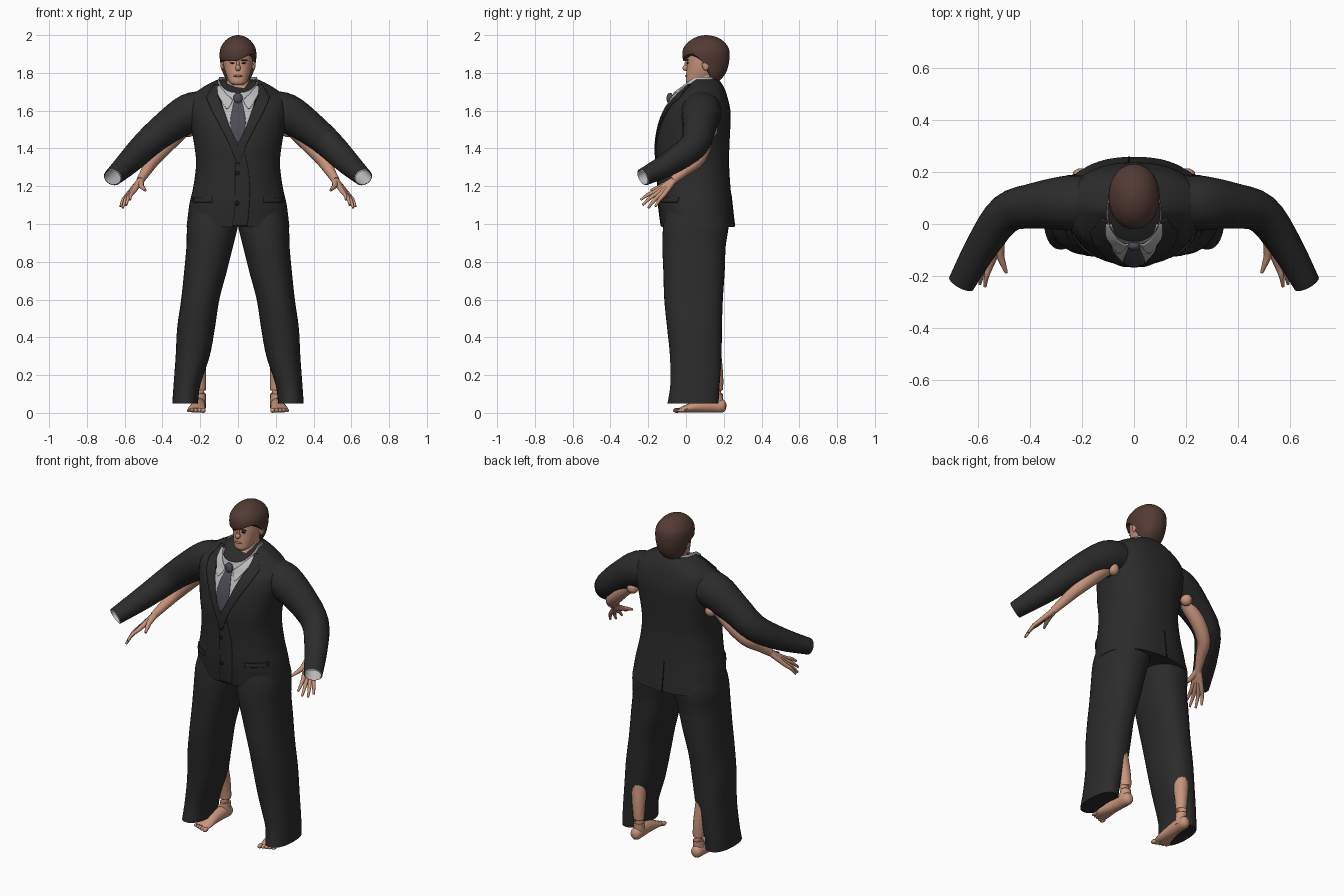
import bpy, bmesh, math
from mathutils import Vector
from mathutils.bvhtree import BVHTree

if "Cube" in bpy.data.objects:
    bpy.data.objects.remove(bpy.data.objects["Cube"])


def material(name, *rgb):
    m = bpy.data.materials.new(name)
    m.use_nodes = True
    m.diffuse_color = (*rgb, 1)
    m.node_tree.nodes["Principled BSDF"].inputs["Base Color"].default_value = (*rgb, 1)
    return m


SUIT = material("charcoal cloth", .024, .024, .024)
BUTTON = material("black trim", .008, .008, .008)
SHIRT = material("pale grey cotton", .5, .5, .5)
TIE = material("slate tie", .075, .07, .095)
SKIN = material("skin", .58, .3, .2)
LIPS = material("lips", .4, .17, .12)
HAIR = material("brown hair", .085, .042, .034)
made = []


def finish(name, bm, mat):
    bmesh.ops.recalc_face_normals(bm, faces=bm.faces)
    mesh = bpy.data.meshes.new(name)
    bm.to_mesh(mesh)
    bm.free()
    mesh.materials.append(mat)
    ob = bpy.data.objects.new(name, mesh)
    bpy.context.collection.objects.link(ob)
    made.append(ob)
    return ob


def smooth(pts, steps=4):
    """Resample a list of equal-length tuples with a Catmull-Rom curve."""
    out = []
    for i in range(len(pts) - 1):
        a, b, c, d = pts[max(i - 1, 0)], pts[i], pts[i + 1], pts[min(i + 2, len(pts) - 1)]
        for k in range(steps):
            t = k / steps
            out.append([q + .5 * t * (r - p + t * (2 * p - 5 * q + 4 * r - s + t * (3 * (q - r) + s - p)))
                        for p, q, r, s in zip(a, b, c, d)])
    return out + [list(pts[-1])]


def bridge(name, rings, mat, caps=(True, True), rule=None):
    bm = bmesh.new()
    vs = [[bm.verts.new(rule(p) if rule else p) for p in ring] for ring in rings]
    n = len(vs[0])
    for a, b in zip(vs, vs[1:]):
        for i in range(n):
            j = (i + 1) % n
            bm.faces.new((a[i], a[j], b[j], b[i]))
    for cap, ring in zip(caps, (vs[0], vs[-1])):
        if cap:
            bm.faces.new(ring)
    return finish(name, bm, mat)


def loft(name, rows, mat, side=1, power=2.3, n=40, **kw):
    """Rows are height, centre x, half width, front y, back y, front drop."""
    rings = []
    for z, cx, hw, y0, y1, drop in smooth(rows):
        ring = []
        for i in range(n):
            c, s = math.cos(math.tau * i / n), math.sin(math.tau * i / n)
            x = math.copysign(abs(c) ** (2 / power), c) * hw
            dy = math.copysign(abs(s) ** (2 / power), s) * (y1 - y0) / 2
            ring.append(((cx + x) * side, (y0 + y1) / 2 + dy, z + drop * min(dy, 0)))
        rings.append(ring)
    return bridge(name, rings, mat, **kw)


def tube(name, rows, mat, side=1, n=16, **kw):
    """Rows are x, y, z, horizontal radius, vertical radius."""
    pts = smooth(rows)
    rings = []
    for i, p in enumerate(pts):
        c = Vector(p[:3])
        d = Vector(pts[min(i + 1, len(pts) - 1)][:3]) - Vector(pts[max(i - 1, 0)][:3])
        q = d.to_track_quat('Z', 'Y')
        ring = []
        for k in range(n):
            a = math.tau * k / n
            v = c + q @ Vector((math.cos(a) * p[3], math.sin(a) * p[4], 0))
            ring.append((v.x * side, v.y, v.z))
        rings.append(ring)
    return bridge(name, rings, mat, **kw)


def blob(name, loc, size, mat):
    bm = bmesh.new()
    bmesh.ops.create_uvsphere(bm, u_segments=16, v_segments=10, radius=1)
    for v in bm.verts:
        v.co = Vector(a * b + c for a, b, c in zip(v.co, size, loc))
    return finish(name, bm, mat)


# Jacket body
jacket = loft("jacket_body", [
    (.985, 0, .272, -.13, .258, 0), (1.1, 0, .258, -.145, .245, 0), (1.2, 0, .236, -.15, .235, 0),
    (1.32, 0, .222, -.155, .228, 0), (1.42, 0, .232, -.158, .23, 0), (1.52, 0, .25, -.142, .235, 0),
    (1.6, 0, .262, -.12, .235, .1), (1.67, 0, .25, -.1, .22, .3), (1.715, 0, .2, -.085, .205, .5),
    (1.75, 0, .14, -.075, .185, .65), (1.765, 0, .105, -.062, .17, .7)], SUIT, n=56)
bm = bmesh.new()
bm.from_mesh(jacket.data)
surface = BVHTree.FromBMesh(bm)
bm.free()


def panel(name, rows, mat, lift=.004, side=1, front=-1, cols=8):
    """Thin plate laid on the jacket; rows are height, inner x, outer x."""
    bm = bmesh.new()
    grid, y = [], -.1
    for z, x0, x1 in smooth(rows, 6):
        line = []
        for k in range(cols + 1):
            x = side * (x0 + (x1 - x0) * k / cols)
            hit = surface.ray_cast(Vector((x, front, z)), Vector((0, -front, 0)))[0]
            y = hit.y if hit else y
            line.append(bm.verts.new((x, y + front * lift, z)))
        grid.append(line)
    for a, b in zip(grid, grid[1:]):
        for i in range(cols):
            bm.faces.new((a[i], a[i + 1], b[i + 1], b[i]))
    ob = finish(name, bm, mat)
    mod = ob.modifiers.new("thickness", 'SOLIDIFY')
    mod.thickness, mod.offset = .006, 0
    return ob


# Shirt, tie and jacket front
panel("shirt_front", [(1.66, -.09, .09), (1.6, -.075, .075), (1.5, -.04, .04), (1.425, -.003, .003)],
      SHIRT, .002, cols=14)
panel("tie", [(1.65, -.02, .02), (1.6, -.032, .032), (1.54, -.041, .041), (1.49, -.034, .034),
              (1.43, -.004, .004)], TIE, .006)
blob("tie_knot", (0, -.085, 1.665), (.025, .018, .03), TIE)
panel("front_overlap", [(1.44, -.005, .02), (1.25, -.015, .06), (1.1, -.015, .06), (.99, -.03, .05)], SUIT, .001)
panel("back_vent", [(1.16, -.022, -.018), (.99, -.022, -.016)], BUTTON, .0, front=1, cols=2)
for z in (1.27, 1.11):
    y = surface.ray_cast(Vector((0, -1, z)), Vector((0, 1, 0)))[0].y
    blob("jacket_button", (-.005, y - .005, z), (.012, .005, .012), BUTTON)
loft("shirt_collar", [(1.735, 0, .112, -.08, .165, .65), (1.778, 0, .1, -.066, .16, .72)],
     SHIRT, caps=(False, False))

# Head and neck
loft("neck", [(1.64, 0, .1, -.07, .17, .2), (1.7, 0, .085, -.035, .17, .4), (1.74, 0, .062, .03, .165, .2),
              (1.82, 0, .058, .05, .17, 0)], SKIN)
loft("head", [(1.735, 0, .024, .012, .06, 0), (1.75, 0, .045, .0, .1, 0), (1.785, 0, .061, .0, .16, 0),
              (1.83, 0, .074, .004, .19, 0), (1.88, 0, .08, .004, .21, 0), (1.93, 0, .074, .01, .2, 0),
              (1.965, 0, .045, .05, .16, 0)], SKIN, power=2.2)
blob("nose", (0, -.001, 1.826), (.014, .017, .017), SKIN)
blob("nose_bridge", (0, .004, 1.845), (.008, .012, .025), SKIN)
blob("mouth", (0, .002, 1.784), (.024, .007, .006), LIPS)
for s in (1, -1):
    blob("ear", (s * .083, .105, 1.845), (.01, .02, .032), SKIN)
    blob("eye", (s * .03, .009, 1.852), (.013, .006, .004), BUTTON)
    blob("eyebrow", (s * .032, .007, 1.867), (.02, .007, .004), HAIR)


def hairline(p):
    """Lift the lower edge of the hair to a swept fringe, temples and nape."""
    x, y, z = p
    fringe = 1.862 + .45 * max(x + .01, 0) - .1 * min(x + .03, 0)
    if y < .03:
        edge = fringe
    elif y < .09:
        edge = fringe + (1.86 - fringe) * (y - .03) / .06
    else:
        edge = max(1.755, 1.86 - (y - .09) * 2.2)
    return x, y, max(z, edge)


loft("hair", [(1.75, 0, .055, .08, .17, 0), (1.79, 0, .076, .04, .205, 0), (1.83, 0, .089, .0, .222, 0),
              (1.88, 0, .097, -.018, .23, 0), (1.93, 0, .093, -.014, .226, 0), (1.97, 0, .068, .02, .195, 0),
              (1.992, 0, .036, .06, .155, 0), (2, 0, .006, .1, .112, 0)], HAIR, power=2.1, n=56, rule=hairline)

# Everything that comes in pairs
for s, tag in ((1, "left_"), (-1, "right_")):
    panel(tag + "lapel", [(1.74, .1, .125), (1.69, .108, .155), (1.665, .1, .165), (1.6, .074, .138),
                          (1.5, .038, .085), (1.42, .0, .045), (1.32, -.005, .008)], SUIT, .005, s)
    panel(tag + "collar_wing", [(1.73, .085, .107), (1.69, .065, .108), (1.655, .03, .09), (1.61, .052, .062)],
          SHIRT, .006, s)
    panel(tag + "pocket_flap", [(1.14, .135, .235), (1.115, .135, .235)], SUIT, .004, s)

    loft(tag + "trouser_leg", [
        (.05, .28, .068, -.098, .172, 0), (.15, .27, .071, -.083, .178, 0), (.3, .24, .09, -.085, .188, 0),
        (.45, .222, .1, -.1, .19, 0), (.6, .2, .101, -.115, .195, 0), (.75, .172, .113, -.12, .205, 0),
        (.88, .15, .123, -.125, .21, 0), (1, .134, .134, -.12, .225, 0), (1.1, .125, .115, -.1, .2, 0)],
        SUIT, s, caps=(True, True))

    tube(tag + "sleeve", [
        (.17, .085, 1.605, .1, .1), (.26, .08, 1.585, .105, .104), (.38, .07, 1.508, .088, .088),
        (.49, .04, 1.415, .076, .076), (.58, -.08, 1.325, .064, .064), (.663, -.228, 1.247, .052, .046)],
        SUIT, s, n=28, caps=(True, False))
    tube(tag + "shirt_cuff", [(.59, -.098, 1.316, .052, .05), (.63, -.168, 1.278, .048, .044),
                              (.664, -.23, 1.246, .047, .041)], SHIRT, s, n=28, caps=(True, False))

    # Bare arm and hand, slipping out below the sleeve
    blob(tag + "armpit", (s * .262, .135, 1.495), (.033, .033, .035), SKIN)
    tube(tag + "forearm", [(.27, .1, 1.52, .04, .04), (.37, .095, 1.425, .042, .042), (.45, .06, 1.34, .038, .038),
                           (.487, -.01, 1.28, .028, .028), (.518, -.07, 1.23, .02, .022)], SKIN, s)
    wrist = (.514, -.063, 1.235, .019, .017)
    for knuckle, tip in (((.552, -.16, 1.173), (.572, -.24, 1.128)), ((.563, -.148, 1.166), (.592, -.23, 1.1)),
                         ((.574, -.132, 1.16), (.61, -.2, 1.085)), ((.582, -.115, 1.158), (.622, -.163, 1.092))):
        mid = [(a + b) / 2 for a, b in zip(knuckle, tip)]
        tube(tag + "finger", [wrist, (*knuckle, .013, .012), (mid[0] + .004, mid[1], mid[2] + .006, .01, .01),
                              (*tip, .006, .006)], SKIN, s, n=10)
    tube(tag + "thumb", [wrist, (.513, -.12, 1.205, .015, .014), (.502, -.155, 1.19, .011, .011),
                         (.49, -.187, 1.178, .006, .006)], SKIN, s, n=10)

    # Bare foot
    tube(tag + "ankle", [(.203, .16, .03, .034, .036), (.2, .165, .1, .03, .032), (.205, .16, .2, .036, .038),
                         (.222, .135, .34, .05, .05)], SKIN, s)
    tube(tag + "foot", [(.203, .213, .035, .012, .014), (.203, .195, .036, .031, .034), (.206, .13, .04, .035, .038),
                        (.212, .06, .034, .039, .032), (.218, .0, .022, .047, .02), (.222, -.035, .014, .045, .012)],
         SKIN, s)
    for i in range(5):
        blob(tag + "toe", (s * (.184 + .0195 * i), -.048 + .006 * i, .013),
             (.013 - .001 * i, .021, .013 - .001 * i), SKIN)

# Smooth shading with crisp edges
bpy.ops.object.select_all(action='DESELECT')
for ob in made:
    ob.select_set(True)
bpy.context.view_layer.objects.active = jacket
bpy.ops.object.shade_smooth_by_angle(angle=math.radians(42))
